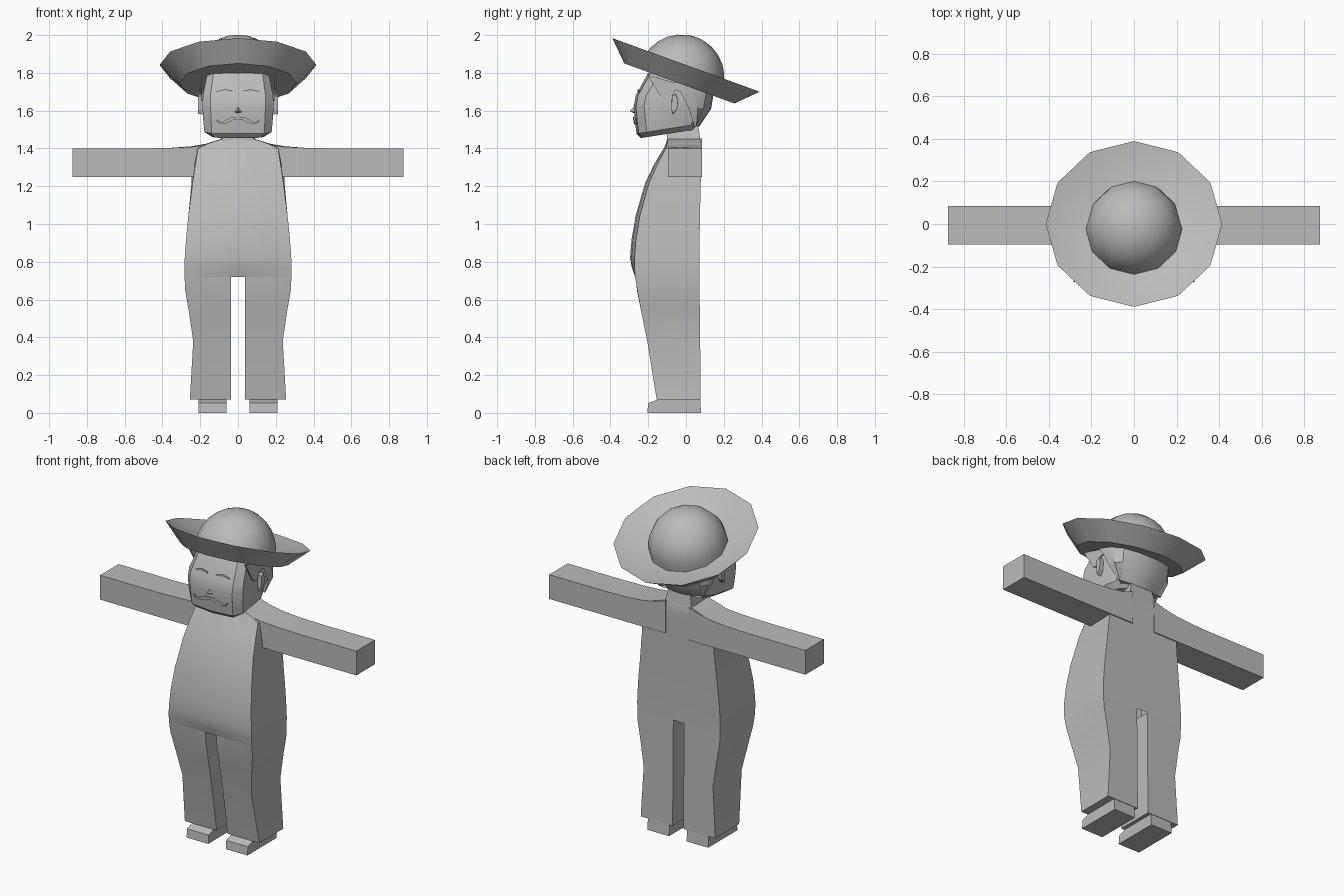
import bpy, bmesh, math
from mathutils import Matrix, Vector

if "Cube" in bpy.data.objects:
    bpy.data.objects.remove(bpy.data.objects["Cube"])

grey = bpy.data.materials.new("plain grey")
grey.diffuse_color = (0.5, 0.5, 0.5, 1)
grey.use_nodes = True
grey.node_tree.nodes["Principled BSDF"].inputs["Base Color"].default_value = grey.diffuse_color


def finish(name, bm, smooth=None, mirror=False):
    if mirror:
        geo = bm.verts[:] + bm.edges[:] + bm.faces[:]
        dup = bmesh.ops.duplicate(bm, geom=geo)["geom"]
        bmesh.ops.scale(bm, vec=(-1, 1, 1), verts=[g for g in dup if isinstance(g, bmesh.types.BMVert)])
        bmesh.ops.remove_doubles(bm, verts=bm.verts[:], dist=0.0005)
    bmesh.ops.recalc_face_normals(bm, faces=bm.faces[:])
    me = bpy.data.meshes.new(name)
    bm.to_mesh(me)
    bm.free()
    me.materials.append(grey)
    ob = bpy.data.objects.new(name, me)
    bpy.context.collection.objects.link(ob)
    if smooth:
        bpy.ops.object.select_all(action='DESELECT')
        bpy.context.view_layer.objects.active = ob
        ob.select_set(True)
        bpy.ops.object.shade_smooth_by_angle(angle=math.radians(smooth))
    return ob


def loft(bm, rings, closed=True, caps=(True, True)):
    """Join rings of points with quads."""
    vs = [[bm.verts.new(p) for p in r] for r in rings]
    n = len(vs[0])
    for a, b in zip(vs, vs[1:]):
        for i in range(n if closed else n - 1):
            j = (i + 1) % n
            bm.faces.new((a[i], a[j], b[j], b[i]))
    for want, r in zip(caps, (vs[0], vs[-1])):
        if want:
            bm.faces.new(r)


def prism(name, pts, d, smooth=None, mirror=False):
    """Extrude an outline of 3D points along d."""
    bm = bmesh.new()
    loft(bm, [pts, [tuple(Vector(p) + Vector(d)) for p in pts]])
    return finish(name, bm, smooth, mirror)


# body and trousers: z, inner x, back half width, front half width, side front y, centre front y, back y
rows = [(0.07, .037, .255, .255, -.155, -.155, .078), (0.38, .037, .237, .237, -.205, -.205, .075),
        (0.55, .037, .262, .262, -.24, -.24, .073), (0.65, .037, .28, .28, -.258, -.26, .072),
        (0.72, .037, .283, .283, -.27, -.265, .071)]
torso = [(0.72, 0, .283, .283, -.27, -.268, .071), (0.77, 0, .284, .284, -.272, -.287, .071),
         (0.82, 0, .282, .282, -.272, -.296, .071), (0.92, 0, .275, .275, -.265, -.288, .072),
         (1.05, 0, .262, .262, -.243, -.265, .074), (1.22, 0, .246, .24, -.195, -.215, .078),
         (1.32, 0, .243, .225, -.15, -.167, .08), (1.40, 0, .24, .212, -.108, -.118, .082),
         (1.425, 0, .17, .16, -.1, -.106, .08), (1.45, 0, .09, .085, -.095, -.1, .075)]
bm = bmesh.new()
body_rings = []
for z, xi, wb, wf, ys, yc, yb in rows + torso:
    xm = xi + (wf - xi) * .5
    body_rings.append([(xi, yb, z), (wb, yb, z), (wf, ys, z), (xm, ys * .3 + yc * .7, z), (xi, yc, z)])
loft(bm, body_rings, closed=False, caps=(True, True))
for i in range(len(rows) - 1):      # inner leg walls
    a, b = body_rings[i], body_rings[i + 1]
    bm.faces.new([bm.verts.new(p) for p in (a[0], a[4], b[4], b[0])])
bmesh.ops.remove_doubles(bm, verts=bm.verts[:], dist=0.0005)
finish("body_and_trousers", bm, 30, True)

# arms with sloping shoulders: x, top z, front y
bm = bmesh.new()
loft(bm, [[(x, yf, 1.25), (x, .085, 1.25), (x, .085, zt), (x, yf, zt - dz)] for x, zt, yf, dz in
          [(.08, 1.452, -.093, .012), (.15, 1.428, -.095, .008), (.25, 1.411, -.096, .003),
           (.36, 1.403, -.096, 0), (.5, 1.4, -.096, 0), (.876, 1.4, -.096, 0)]])
finish("arms", bm, 30, True)

# shoes
prism("shoes", [(.06, -.205, 0), (.06, .08, 0), (.06, .075, .072), (.06, -.145, .072), (.06, -.2, .052)],
      (.148, 0, 0), None, True)

# neck
bm = bmesh.new()
loft(bm, [[(s * w, y, z + (.03 if y > 0 else 0)) for s, y in ((-1, yf), (1, yf), (1, yb), (-1, yb))]
          for w, yf, yb, z in ((.09, -.1, .075, 1.42), (.075, -.1, .065, 1.49))])
finish("neck", bm)

# head: front z, back z, panel half width, side half width, front y, back y
bm = bmesh.new()
rings = []
for zf, zb, wp, w, yf, yb in [(1.455, 1.50, .125, .14, -.24, .05), (1.478, 1.53, .14, .178, -.262, .07),
                              (1.54, 1.59, .142, .184, -.27, .105), (1.62, 1.64, .145, .188, -.277, .122),
                              (1.68, 1.69, .146, .186, -.266, .135), (1.80, 1.72, .13, .165, -.2, .14)]:
    def P(x, y):
        return (x, y, zf + (zb - zf) * (y - yf) / (yb - yf))
    rings.append([P(0, yf), P(wp, yf + .012), P(w, yf + .055), P(w, -.03), P(w * .85, yb - .045),
                  P(w * .45, yb - .008), P(0, yb)])
loft(bm, rings, closed=False)
finish("head", bm, 25, True)

# hair wrapped around the back of the head
bm = bmesh.new()
loft(bm, [[(w, yf, z), (w, yf + (yb - yf) * .4, z), (w * .82, yb - .04, z), (w * .42, yb - .006, z), (0, yb, z)]
          for z, w, yf, yb in ((1.515, .15, .045, .07), (1.61, .194, .015, .133),
                               (1.70, .2, -.03, .148), (1.75, .2, -.06, .15))], closed=False)
finish("back_hair", bm, 30, True)

# sideburns
prism("sideburns", [(.185, -.205, 1.79), (.185, -.125, 1.66), (.185, -.085, 1.655),
                    (.185, -.055, 1.71), (.185, -.03, 1.70), (.185, -.03, 1.74)], (.009, 0, 0), None, True)

# ears
bm = bmesh.new()
loft(bm, [[(x, -.065 + dy * k, 1.635 + dz * k) for dy, dz in
           ((-.01, .045), (.012, .055), (.024, .02), (.018, -.025), (-.005, -.055), (-.012, -.03))]
          for x, k in ((.18, 1), (.212, .95))])
finish("ears", bm, None, True)

# nose
bm = bmesh.new()
tip = bm.verts.new((0, -.299, 1.598))
base = [bm.verts.new(p) for p in ((-.022, -.268, 1.592), (0, -.268, 1.583), (.022, -.268, 1.592), (0, -.27, 1.625))]
for i in range(4):
    bm.faces.new((base[i], base[(i + 1) % 4], tip))
finish("nose", bm)


def face_strip(name, pts):
    """Thin mirrored strip along the face: x, z, half height, y."""
    bm = bmesh.new()
    loft(bm, [[(x, y, z - h), (x, y, z + h), (x, y + .009, z + h), (x, y + .009, z - h)] for x, z, h, y in pts])
    finish(name, bm, 30, True)


# curled moustache and brows
face_strip("moustache", [(0, 1.56, .005, -.28), (.03, 1.558, .009, -.279), (.06, 1.543, .009, -.276),
                         (.085, 1.533, .006, -.273), (.105, 1.54, .004, -.271), (.115, 1.555, .002, -.27)])
face_strip("brows", [(.03, 1.703, .004, -.258), (.07, 1.708, .005, -.253), (.115, 1.7, .003, -.252)])

# tilted hat, built upright in its own frame then leaned back
tilt = Matrix.Translation((0, 0, 1.842)) @ Matrix.Rotation(math.radians(-20), 4, 'X')


def ring(r, h, n=12):
    return [tilt @ Vector((r * math.cos(2 * math.pi * i / n), r * math.sin(2 * math.pi * i / n), h)) for i in range(n)]


# brim with flat base, flared side and dished top
bm = bmesh.new()
loft(bm, [ring(.18, -.104), ring(.31, -.104), ring(.415, 0), ring(.225, -.07)])
finish("hat_brim", bm, 28)

# rounded crown
bm = bmesh.new()
R = .227
loft(bm, [ring(R * math.cos(a), -.07 + R * math.sin(a)) for a in
          [math.radians(d) for d in (0, 12, 25, 38, 51, 64, 77, 86)]], caps=(False, True))
finish("hat_crown", bm, 40)
